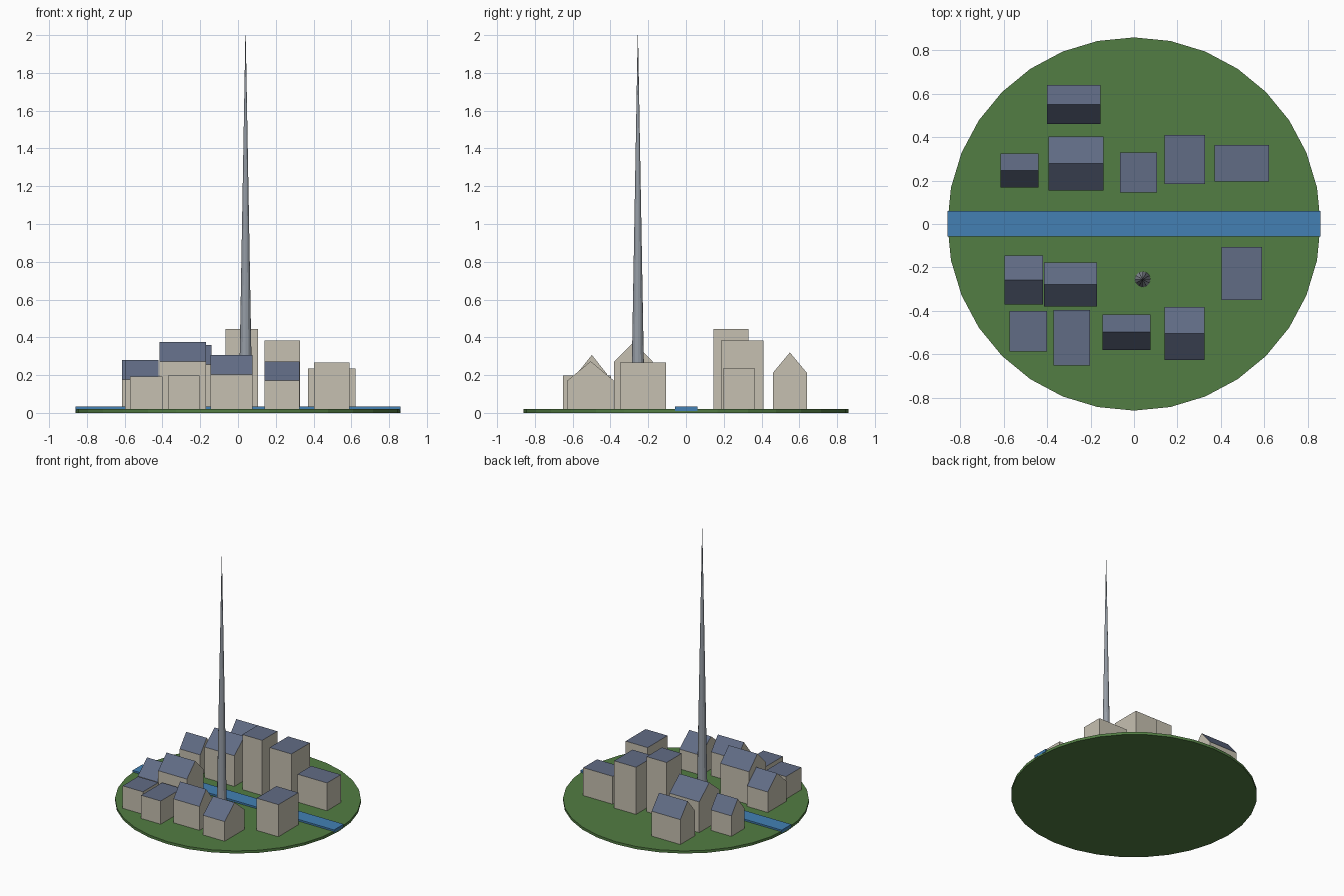
import bpy, bmesh, math

if "Cube" in bpy.data.objects:
    bpy.data.objects.remove(bpy.data.objects["Cube"])

GROUND = 0.02


def material(name, r, g, b):
    m = bpy.data.materials.new(name)
    lin = [(c / 255 / 12.92) if c < 10 else ((c / 255 + 0.055) / 1.055) ** 2.4 for c in (r, g, b)]
    m.diffuse_color = (*lin, 1)
    m.use_nodes = True
    m.node_tree.nodes["Principled BSDF"].inputs["Base Color"].default_value = m.diffuse_color
    return m


grass = material("grass_green", 82, 125, 67)
water = material("river_blue", 67, 128, 180)
wall = material("stone_wall", 198, 192, 177)
slate = material("slate_roof", 97, 108, 133)
metal = material("spire_steel", 150, 157, 166)


def finish(name, bm, mats):
    bmesh.ops.recalc_face_normals(bm, faces=bm.faces)
    me = bpy.data.meshes.new(name)
    bm.to_mesh(me)
    bm.free()
    for m in mats:
        me.materials.append(m)
    ob = bpy.data.objects.new(name, me)
    bpy.context.collection.objects.link(ob)
    return ob


def building(name, x0, x1, y0, y1, eave, ridge=None):
    """Extrude an end-wall profile along x; upward faces become roof."""
    profile = [(y0, GROUND), (y1, GROUND), (y1, eave)]
    if ridge:
        profile.append(((y0 + y1) / 2, ridge))
    profile.append((y0, eave))
    bm = bmesh.new()
    end = bm.faces.new([bm.verts.new((x0, y, z)) for y, z in profile])
    ext = bmesh.ops.extrude_face_region(bm, geom=[end], use_keep_orig=True)
    moved = [v for v in ext["geom"] if isinstance(v, bmesh.types.BMVert)]
    bmesh.ops.translate(bm, verts=moved, vec=(x1 - x0, 0, 0))
    bmesh.ops.recalc_face_normals(bm, faces=bm.faces)
    for f in bm.faces:
        f.normal_update()
        f.material_index = 1 if f.normal.z > 0.1 else 0
    return finish(name, bm, [wall, slate])


# Round grass island
bm = bmesh.new()
bmesh.ops.create_cone(bm, cap_ends=True, segments=32, radius1=0.86, radius2=0.86, depth=GROUND)
bmesh.ops.translate(bm, verts=bm.verts, vec=(0, 0, GROUND / 2))
finish("grass_island", bm, [grass])

# River strip crossing the island
bm = bmesh.new()
bmesh.ops.create_cube(bm, size=1)
bmesh.ops.scale(bm, verts=bm.verts, vec=(1.72, 0.118, 0.022))
bmesh.ops.translate(bm, verts=bm.verts, vec=(0, 0.002, 0.022))
finish("river", bm, [water])

# Tall needle spire
bm = bmesh.new()
bmesh.ops.create_cone(bm, cap_ends=True, segments=12, radius1=0.036, radius2=0.001, depth=2 - GROUND)
bmesh.ops.translate(bm, verts=bm.verts, vec=(0.04, -0.255, 1 + GROUND / 2))
finish("spire", bm, [metal])

# Pitched-roof houses: x0, x1, y0, y1, eave, ridge
houses = [
    (-0.40, -0.155, 0.46, 0.64, 0.212, 0.32),
    (-0.615, -0.44, 0.168, 0.325, 0.178, 0.28),
    (-0.395, -0.14, 0.155, 0.403, 0.257, 0.36),
    (-0.597, -0.42, -0.37, -0.145, 0.178, 0.28),
    (-0.415, -0.17, -0.38, -0.177, 0.273, 0.374),
    (-0.145, 0.077, -0.58, -0.417, 0.204, 0.307),
    (0.14, 0.325, -0.627, -0.383, 0.172, 0.273),
]
for i, h in enumerate(houses, 1):
    building(f"pitched_house_{i}", *h)

# Flat-roof blocks: x0, x1, y0, y1, top
blocks = [
    (-0.065, 0.105, 0.145, 0.33, 0.445),
    (0.14, 0.327, 0.185, 0.41, 0.384),
    (0.37, 0.622, 0.197, 0.365, 0.235),
    (-0.573, -0.40, -0.588, -0.40, 0.193),
    (-0.37, -0.203, -0.652, -0.397, 0.199),
    (0.403, 0.59, -0.35, -0.107, 0.268),
]
for i, b in enumerate(blocks, 1):
    building(f"flat_block_{i}", *b)
